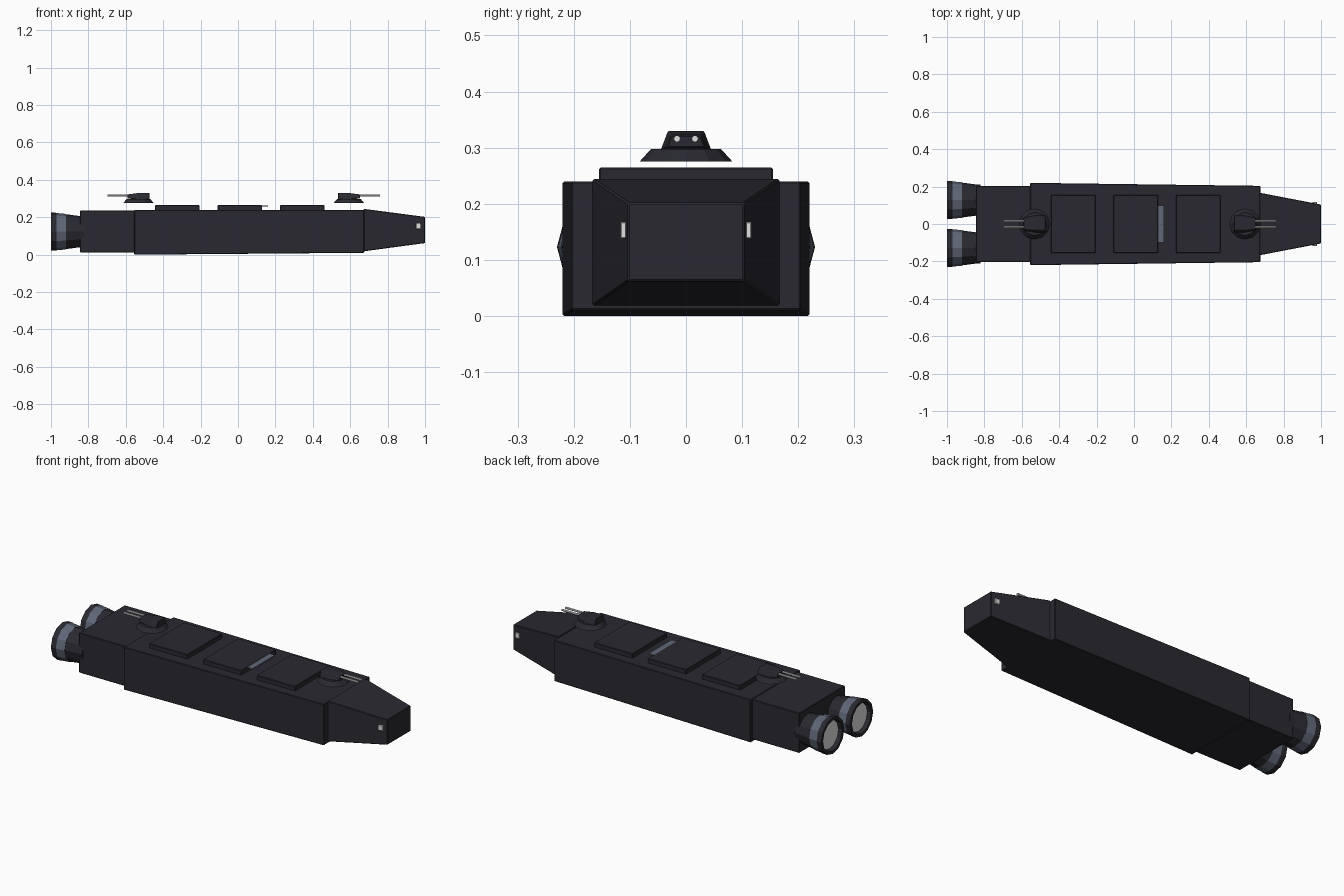
import bpy, bmesh, math
from mathutils import Matrix

if "Cube" in bpy.data.objects:
    bpy.data.objects.remove(bpy.data.objects["Cube"])


def material(name, r, g, b):
    m = bpy.data.materials.new(name)
    m.diffuse_color = (r, g, b, 1)
    m.use_nodes = True
    m.node_tree.nodes["Principled BSDF"].inputs["Base Color"].default_value = m.diffuse_color
    return m


HULL = material("dark hull", 0.022, 0.022, 0.030)
STEEL = material("blue grey steel", 0.115, 0.135, 0.185)
LAMP = material("lamp white", 0.75, 0.75, 0.75)


def finish(bm, name, mat, bevel=0.0):
    bmesh.ops.recalc_face_normals(bm, faces=bm.faces[:])
    me = bpy.data.meshes.new(name)
    bm.to_mesh(me)
    bm.free()
    me.materials.append(mat)
    ob = bpy.data.objects.new(name, me)
    bpy.context.collection.objects.link(ob)
    if bevel:
        mod = ob.modifiers.new("bevel", 'BEVEL')
        mod.width = bevel
        mod.segments = 1
        mod.limit_method = 'ANGLE'
    return ob


def loft(name, mat, sections, bevel=0.0, place=Matrix()):
    """Four-sided sections along x: (x, bottom half width, top half width, z0, z1)."""
    bm = bmesh.new()
    rings = []
    for x, wb, wt, z0, z1 in sections:
        pts = [(x, -wb, z0), (x, wb, z0), (x, wt, z1), (x, -wt, z1)]
        rings.append([bm.verts.new(p) for p in pts])
    for a, b in zip(rings, rings[1:]):
        for i in range(4):
            j = (i + 1) % 4
            bm.faces.new((a[i], a[j], b[j], b[i]))
    bm.faces.new(rings[0])
    bm.faces.new(rings[-1])
    bm.transform(place)
    return finish(bm, name, mat, bevel)


def box(name, mat, x0, x1, w, z0, z1, bevel=0.0, y=0.0):
    return loft(name, mat, [(x0, w, w, z0, z1), (x1, w, w, z0, z1)],
                bevel, Matrix.Translation((0, y, 0)))


def turned(name, mat, profile, sides, place, cap_start=True, cap_end=True):
    """Faceted body turned about the local x axis from (x, radius) points."""
    bm = bmesh.new()
    rings = []
    for x, r in profile:
        rings.append([bm.verts.new((x, r * math.cos(t), r * math.sin(t)))
                      for t in (2 * math.pi * i / sides for i in range(sides))])
    for a, b in zip(rings, rings[1:]):
        for i in range(sides):
            j = (i + 1) % sides
            bm.faces.new((a[i], a[j], b[j], b[i]))
    if cap_start:
        bm.faces.new(rings[0])
    if cap_end:
        bm.faces.new(rings[-1])
    bm.transform(place)
    return finish(bm, name, mat)


# Hull: main body, stern block, tapered nose
loft("main_hull", HULL, [(-0.555, 0.22, 0.22, 0.0, 0.24),
                         (0.675, 0.204, 0.204, 0.01, 0.24)], 0.003)
box("stern_block", HULL, -0.845, -0.53, 0.203, 0.012, 0.236, 0.003)
loft("nose", HULL, [(0.672, 0.167, 0.167, 0.018, 0.245),
                    (1.0, 0.104, 0.104, 0.062, 0.202)], 0.003)

# Raised deck plates and the strip on the middle one
for i, x in enumerate((-0.325, 0.01, 0.343)):
    box(f"deck_plate_{i + 1}", HULL, x - 0.119, x + 0.119, 0.155, 0.23, 0.265, 0.003)
box("deck_strip", STEEL, 0.127, 0.16, 0.1, 0.257, 0.264)

# Nose lamps and engines, both sides
for side, label in ((1, "left"), (-1, "right")):
    box(f"nose_lamp_{label}", LAMP, 0.953, 0.979, 0.0055, 0.138, 0.168, 0.002,
        y=side * 0.1115)
    at = Matrix.Translation((0, side * 0.128, 0.123))
    turned(f"engine_housing_{label}", HULL,
           [(-0.82, 0.083), (-0.85, 0.084), (-0.925, 0.094)], 12, at)
    turned(f"engine_bell_{label}", STEEL,
           [(-0.92, 0.095), (-0.975, 0.1)], 12, at)
    turned(f"engine_rim_{label}", HULL,
           [(-0.97, 0.101), (-1.0, 0.102), (-1.0, 0.086), (-0.965, 0.078)],
           12, at, False, False)
    turned(f"engine_disc_{label}", LAMP,
           [(-0.97, 0.079), (-0.98, 0.079)], 12, at)

# Twin-gun turrets facing outwards, standing clear of the deck
upright = Matrix.Rotation(-math.pi / 2, 4, 'Y')
for x, turn, label in ((0.593, 0, "fore"), (-0.532, math.pi, "aft")):
    at = Matrix.Translation((x, 0, 0)) @ Matrix.Rotation(turn, 4, 'Z')
    turned(f"turret_mount_{label}", HULL, [(0.275, 0.083), (0.298, 0.062)], 12,
           at @ upright)
    loft(f"turret_head_{label}", HULL, [(-0.058, 0.045, 0.032, 0.296, 0.33),
                                        (-0.002, 0.045, 0.032, 0.296, 0.33),
                                        (0.058, 0.034, 0.026, 0.3, 0.322)], 0.002, at)
    for y in (-0.016, 0.016):
        gun = at @ Matrix.Translation((0, y, 0.316))
        turned(f"gun_barrel_{label}", LAMP, [(0.04, 0.006), (0.165, 0.006)], 8, gun)
